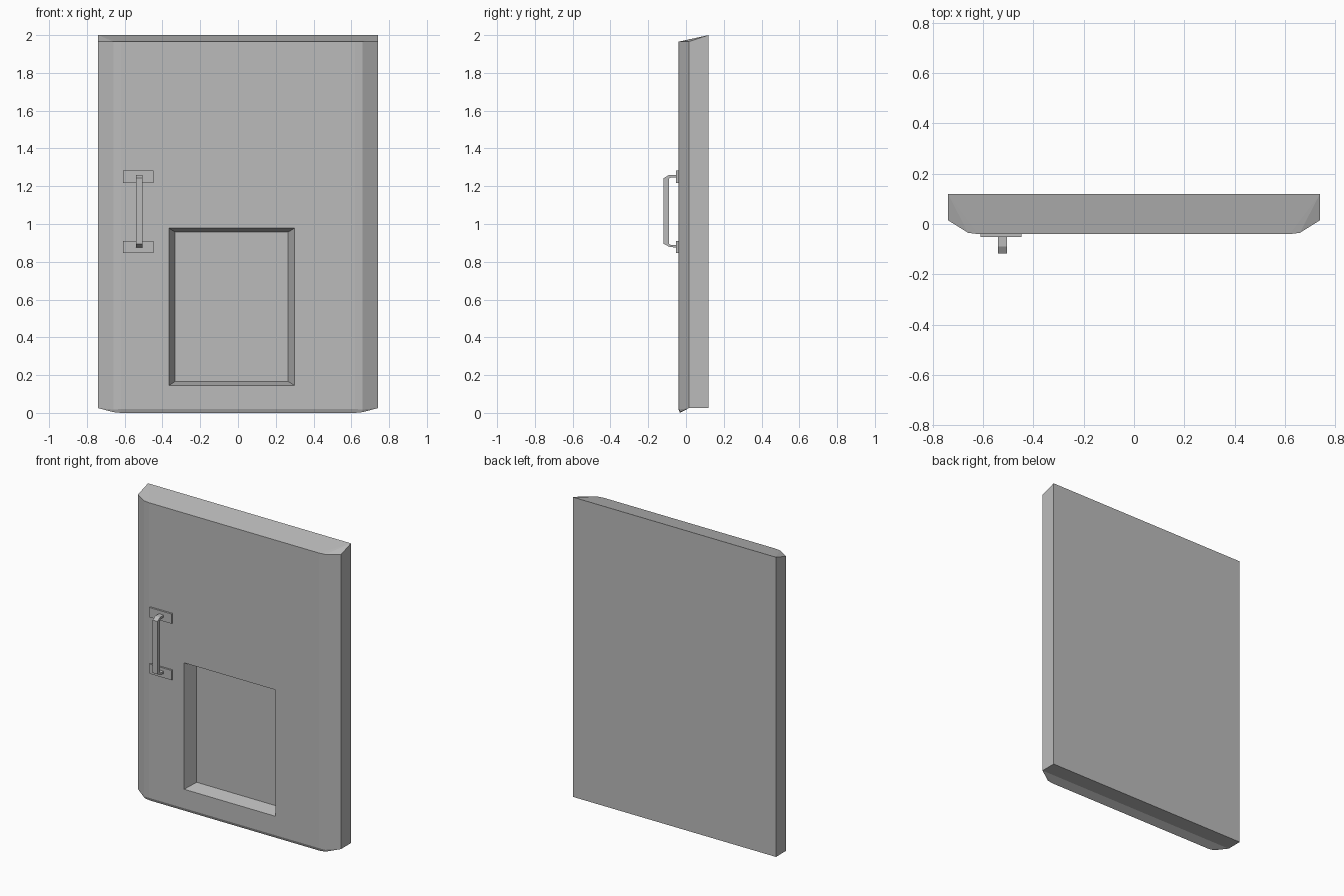
import bpy, bmesh

cube = bpy.data.objects.get("Cube")
if cube:
    bpy.data.objects.remove(cube, do_unlink=True)

# One plain grey for the whole model
grey = bpy.data.materials.new("plain grey")
grey.use_nodes = True
GREY = (0.5, 0.5, 0.5, 1)
grey.diffuse_color = GREY
grey.node_tree.nodes["Principled BSDF"].inputs["Base Color"].default_value = GREY


def finish(name, bm):
    bmesh.ops.remove_doubles(bm, verts=bm.verts, dist=0.0001)
    bmesh.ops.recalc_face_normals(bm, faces=bm.faces)
    mesh = bpy.data.meshes.new(name)
    bm.to_mesh(mesh)
    bm.free()
    mesh.materials.append(grey)
    obj = bpy.data.objects.new(name, mesh)
    bpy.context.collection.objects.link(obj)
    return obj


def ring(bm, x0, x1, z0, z1, y):
    return [bm.verts.new((x, y, z)) for x, z in ((x0, z0), (x1, z0), (x1, z1), (x0, z1))]


def bridge(bm, a, b):
    for i in range(4):
        j = (i + 1) % 4
        bm.faces.new((a[i], a[j], b[j], b[i]))


def box(name, x0, x1, y0, y1, z0, z1):
    bm = bmesh.new()
    a, b = ring(bm, x0, x1, z0, z1, y0), ring(bm, x0, x1, z0, z1, y1)
    bridge(bm, a, b)
    bm.faces.new(a)
    bm.faces.new(b)
    return finish(name, bm)


# Door panel: upright corner columns from back to front, (x, y, low z, top z)
columns = [(0.74, 0.12, 0.025, 2.0), (0.74, 0.015, 0.025, 1.966),
           (0.66, -0.035, 0.018, 1.965), (0.62, -0.04, 0.02, 1.965)]
lip = [(0.66, -0.03, 0.004), (0.62, -0.032, 0.0)]

bm = bmesh.new()
halves = []
for s in (-1, 1):
    low = [bm.verts.new((s * x, y, z)) for x, y, z, _ in columns]
    top = [bm.verts.new((s * x, y, z)) for x, y, _, z in columns]
    toe = [bm.verts.new((s * x, y, z)) for x, y, z in lip]
    halves.append((low, top, toe))
    for i in range(3):
        bm.faces.new((low[i], low[i + 1], top[i + 1], top[i]))
    for i in (1, 2):
        bm.faces.new((top[0], top[i], top[i + 1]))
    bm.faces.new((low[1], low[2], toe[0]))
    bm.faces.new((low[1], toe[0], toe[1]))
    bm.faces.new((low[2], low[3], toe[1], toe[0]))

(ll, lt, lo), (rl, rt, ro) = halves
for quad in ((ll[0], rl[0], rt[0], lt[0]),      # back
             (lt[0], rt[0], rt[3], lt[3]),      # top slope
             (ll[0], rl[0], rl[1], ll[1]),      # underside
             (ll[1], rl[1], ro[1], lo[1]),      # underside slope
             (lo[1], ro[1], rl[3], ll[3])):     # front lip
    bm.faces.new(quad)

# Tapered recess in the front face
rim = ring(bm, -0.365, 0.30, 0.145, 0.978, -0.04)
floor = ring(bm, -0.333, 0.265, 0.167, 0.957, 0.045)
bridge(bm, (ll[3], rl[3], rt[3], lt[3]), rim)
bridge(bm, rim, floor)
bm.faces.new(floor)
finish("door_panel", bm)

# Handle mounting plates
for name, z in (("upper_handle_plate", 1.25), ("lower_handle_plate", 0.878)):
    box(name, -0.61, -0.448, -0.052, -0.04, z - 0.032, z + 0.032)

# Pull handle: bracket section swept across its width
outer = [(-0.05, 1.26), (-0.09, 1.26), (-0.118, 1.243),
         (-0.118, 0.895), (-0.09, 0.88), (-0.05, 0.874)]
inner = [(-0.05, 1.245), (-0.083, 1.245), (-0.09, 1.24),
         (-0.09, 0.895), (-0.083, 0.89), (-0.05, 0.89)]
bm = bmesh.new()
sides = []
for x in (-0.54, -0.505):
    sides.append([[bm.verts.new((x, y, z)) for y, z in path] for path in (outer, inner)])
(lout, lin), (rout, rin) = sides
for i in range(5):
    j = i + 1
    bm.faces.new((lout[i], lout[j], lin[j], lin[i]))
    bm.faces.new((rout[i], rout[j], rin[j], rin[i]))
    bm.faces.new((lout[i], lout[j], rout[j], rout[i]))
    bm.faces.new((lin[i], lin[j], rin[j], rin[i]))
for i in (0, 5):
    bm.faces.new((lout[i], lin[i], rin[i], rout[i]))
finish("pull_handle", bm)
